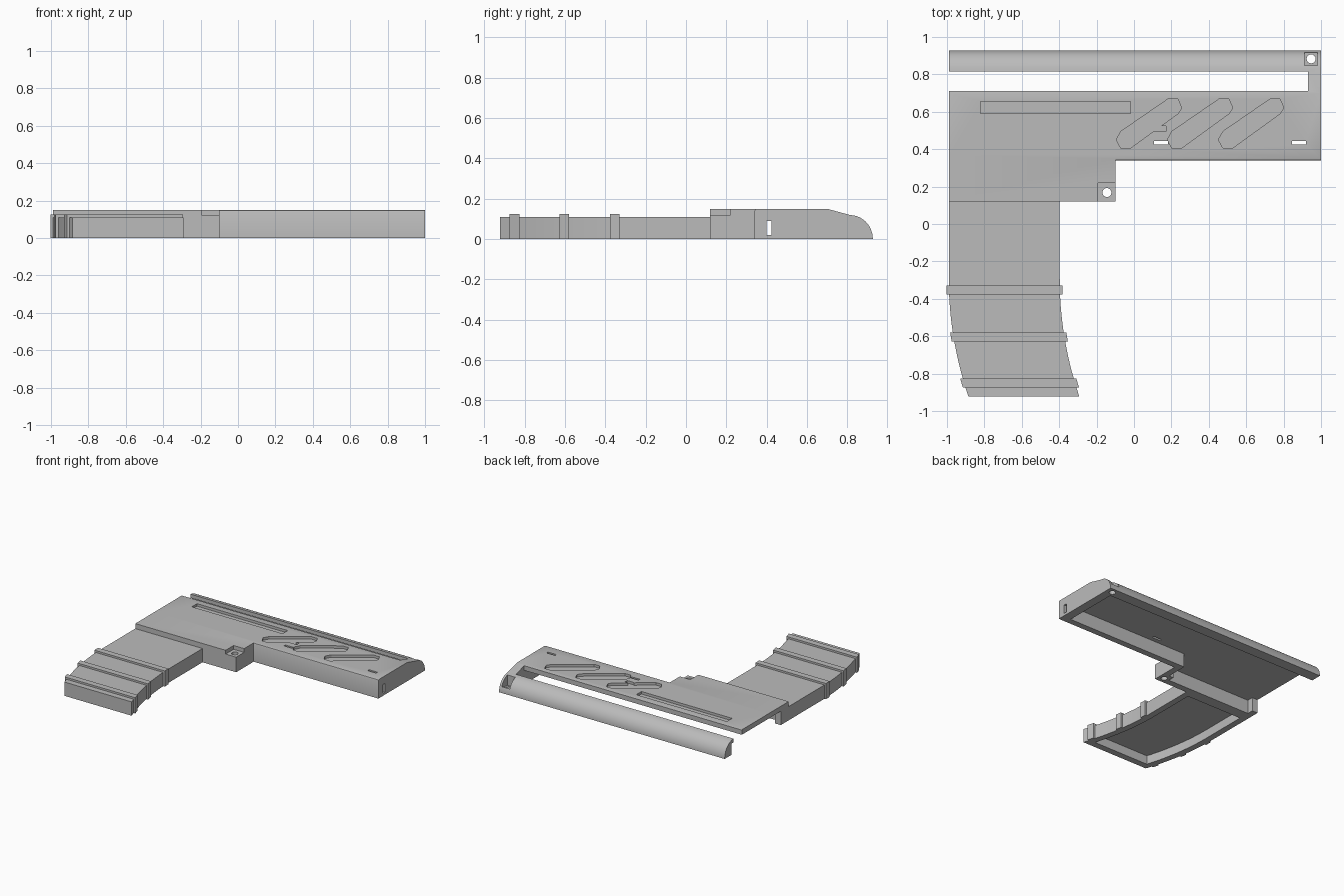
import bpy, bmesh, math
from mathutils import Vector

cube = bpy.data.objects.get("Cube")
if cube:
    bpy.data.objects.remove(cube, do_unlink=True)

grey = bpy.data.materials.new("plain grey")
grey.use_nodes = True
colour = (0.5, 0.5, 0.5, 1)
grey.diffuse_color = colour
grey.node_tree.nodes["Principled BSDF"].inputs["Base Color"].default_value = colour


def extrude(name, points, direction):
    """Solid made by sweeping a flat outline of 3D points along a vector."""
    bm = bmesh.new()
    face = bm.faces.new([bm.verts.new(p) for p in points])
    grown = bmesh.ops.extrude_face_region(bm, geom=[face])["geom"]
    moved = [g for g in grown if isinstance(g, bmesh.types.BMVert)]
    bmesh.ops.translate(bm, verts=moved, vec=Vector(direction))
    bmesh.ops.recalc_face_normals(bm, faces=bm.faces[:])
    mesh = bpy.data.meshes.new(name)
    bm.to_mesh(mesh)
    bm.free()
    mesh.materials.append(grey)
    obj = bpy.data.objects.new(name, mesh)
    bpy.context.collection.objects.link(obj)
    return obj


def prism(name, outline, low, high):
    return extrude(name, [(x, y, low) for x, y in outline], (0, 0, high - low))


def box(name, x0, x1, y0, y1, z0, z1):
    return prism(name, [(x0, y0), (x1, y0), (x1, y1), (x0, y1)], z0, z1)


def circle(x, y, r, n=24):
    return [(x + r * math.cos(math.tau * i / n), y + r * math.sin(math.tau * i / n))
            for i in range(n)]


def combine(target, tool, operation="DIFFERENCE", keep=False):
    mod = target.modifiers.new("shape", "BOOLEAN")
    mod.operation = operation
    mod.solver = "EXACT"
    mod.object = tool
    bpy.context.view_layer.objects.active = target
    bpy.ops.object.modifier_apply(modifier=mod.name)
    if not keep:
        bpy.data.objects.remove(tool, do_unlink=True)


def smooth(obj):
    bpy.ops.object.select_all(action="DESELECT")
    obj.select_set(True)
    bpy.context.view_layer.objects.active = obj
    bpy.ops.object.shade_smooth_by_angle(angle=math.radians(25))


# Upper shell: side profile with a rounded back edge, plus the lower housing
profile = [(0.34, 0), (0.34, 0.14), (0.343, 0.147), (0.35, 0.15), (0.7, 0.15), (0.81, 0.12)]
for i in range(13):
    a = math.radians(80 - 80 * i / 12)
    profile.append((0.815 + 0.112 * math.cos(a), 0.118 * math.sin(a)))
shell = extrude("upper_shell", [(-0.99, y, z) for y, z in profile], (1.99, 0, 0))
combine(shell, box("housing", -0.99, -0.1, 0.12, 0.37, 0, 0.15), "UNION")

# Hollow underside, leaving walls, a screw boss and a short corner stub
hollow = [(-1.1, 0.22), (-0.94, 0.22), (-0.94, 0.17), (-0.19, 0.17), (-0.19, 0.22),
          (-0.15, 0.22), (-0.15, 0.39), (0.93, 0.39), (0.93, 0.76), (-1.1, 0.76)]
combine(shell, prism("hollow", hollow, -0.1, 0.11))

# Long open slot in front of the back rail, and the rail's undercut
combine(shell, box("slot", -1.1, 0.93, 0.71, 0.815, -0.1, 0.3))
combine(shell, box("undercut", -1.1, 0.93, 0.75, 0.84, -0.1, 0.09))

# Shallow recesses on the top
TOP_RECESS = 0.13
combine(shell, box("long_recess", -0.82, -0.02, 0.59, 0.655, TOP_RECESS, 0.3))
slanted = [(0.18, 0.667), (0.235, 0.667), (0.255, 0.62), (0.235, 0.59),
           (-0.02, 0.405), (-0.07, 0.405), (-0.095, 0.45), (-0.07, 0.495)]
for i in range(3):
    outline = [(x + 0.273 * i, y) for x, y in slanted]
    combine(shell, prism("slanted_recess", outline, TOP_RECESS, 0.3))
combine(shell, box("recess_step", 0.11, 0.172, 0.495, 0.525, TOP_RECESS, 0.3))

# Narrow slits through the top and the end wall
for x in (0.108, 0.845):
    combine(shell, box("top_slit", x, x + 0.075, 0.425, 0.443, -0.1, 0.3))
combine(shell, box("end_slit", 0.9, 1.1, 0.40, 0.425, 0.02, 0.09))

# Screw pockets and holes
combine(shell, box("corner_pocket", -0.193, 0, 0.05, 0.22, 0.12, 0.3))
combine(shell, box("rail_pocket", 0.912, 0.982, 0.848, 0.918, 0.03, 0.3))
for x, y in ((-0.145, 0.168), (0.947, 0.883)):
    combine(shell, prism("screw_hole", circle(x, y, 0.024), -0.1, 0.3))
smooth(shell)


# Curved grip: both edges follow the same bend
def bend(y):
    return 0.27 * max(0, -0.3 - y) ** 2


def grip_outline(y_top, y_end, margin, steps):
    ys = [y_top + (y_end - y_top) * i / steps for i in range(steps + 1)]
    left = [(-0.99 - margin + bend(y), y) for y in ys]
    right = [(-0.397 + margin + bend(y), y) for y in reversed(ys)]
    return left + right


grip_hollow = prism("grip_hollow", grip_outline(0.08, -0.87, -0.05, 20), -0.1, 0.07)
grip_hollow.hide_render = True
grip = prism("curved_grip", grip_outline(0.125, -0.922, 0, 24), 0, 0.11)
combine(grip, grip_hollow, keep=True)
smooth(grip)

# Raised bands around the grip
for i, y in enumerate((-0.33, -0.58, -0.827)):
    band = prism(f"grip_band_{i + 1}", grip_outline(y, y - 0.048, 0.014, 2), 0, 0.125)
    combine(band, grip_hollow, keep=True)
    smooth(band)
bpy.data.objects.remove(grip_hollow, do_unlink=True)
